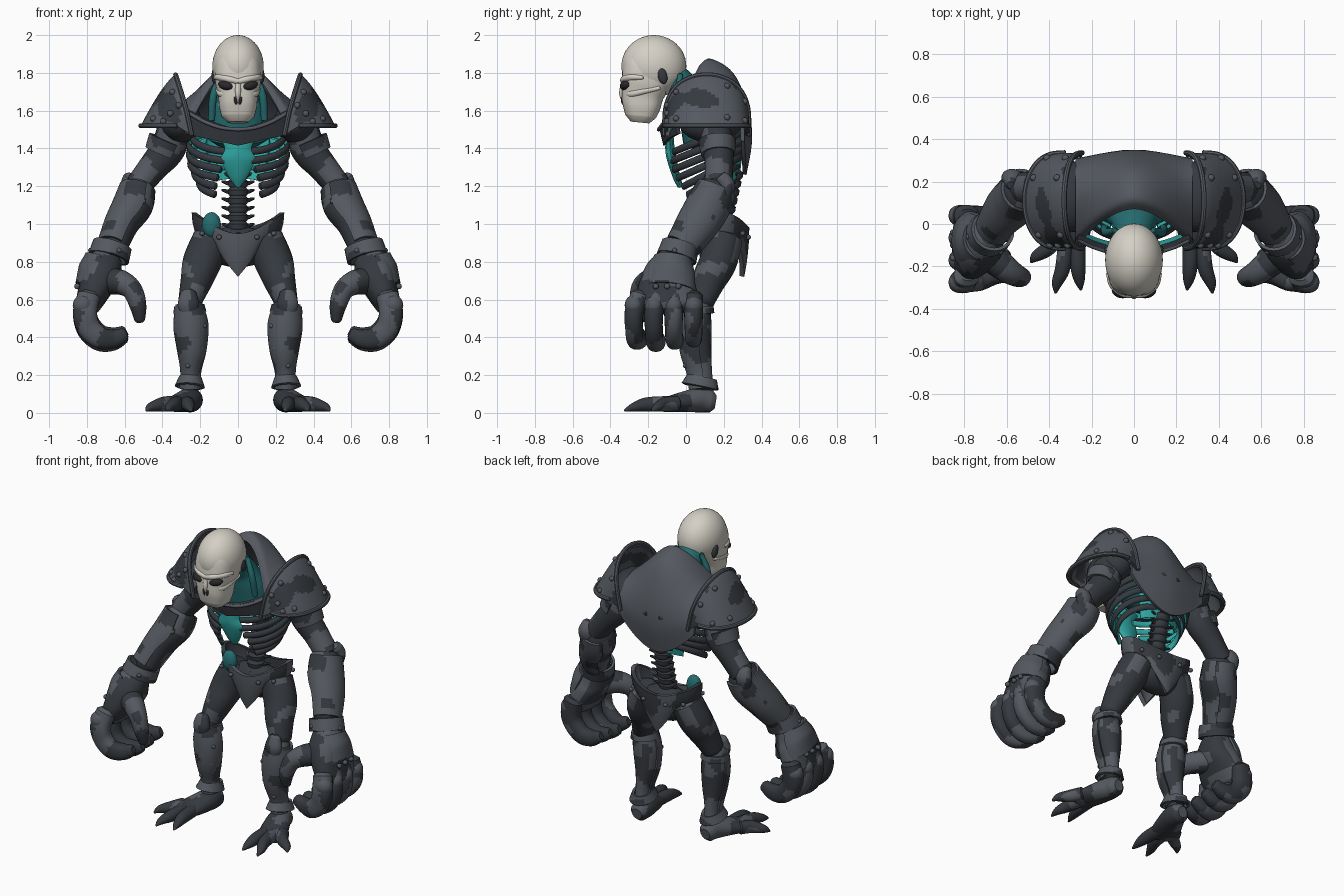
import bpy, bmesh
from math import sin, cos, pi, radians, copysign
from mathutils import Vector, Matrix, Euler, noise

if "Cube" in bpy.data.objects:
    bpy.data.objects.remove(bpy.data.objects["Cube"])
made = []


def material(name, r, g, b):
    m = bpy.data.materials.new(name)
    m.use_nodes = True
    m.diffuse_color = (r, g, b, 1)
    m.node_tree.nodes["Principled BSDF"].inputs["Base Color"].default_value = (r, g, b, 1)
    return m


STEEL = material("steel grey", .09, .1, .117)
DARK = material("dark steel", .036, .041, .049)
TEAL = material("bright teal", .03, .4, .38)
DEEP = material("deep teal", .018, .15, .16)
BONE = material("bone", .66, .63, .56)
SOCKET = material("socket black", .022, .022, .026)
ARMOUR, SHADED = (STEEL, DARK), (DARK, STEEL)
X, Y, Z = Vector((1, 0, 0)), Vector((0, 1, 0)), Vector((0, 0, 1))


# ---- helpers ----
def mottle(face):
    return int(noise.noise(face.calc_center_median() * 7) > .15)


def plain(face):
    return 0


def build(name, bm, mats, rule=plain, mirror=True, thick=0, lined=False):
    bmesh.ops.recalc_face_normals(bm, faces=bm.faces)
    if thick:  # open sheets must face away from their own middle
        mid = sum((v.co for v in bm.verts), Vector()) / len(bm.verts)
        if sum(f.normal.dot(f.calc_center_median() - mid) * f.calc_area() for f in bm.faces) < 0:
            bmesh.ops.reverse_faces(bm, faces=bm.faces)
    for f in bm.faces:
        f.material_index = rule(f)
    mesh = bpy.data.meshes.new(name)
    bm.to_mesh(mesh)
    bm.free()
    for m in mats:
        mesh.materials.append(m)
    ob = bpy.data.objects.new(name, mesh)
    bpy.context.collection.objects.link(ob)
    if thick:
        mod = ob.modifiers.new("thickness", 'SOLIDIFY')
        mod.thickness = thick
        mod.material_offset = int(lined)
        ob.modifiers.new("crisp rim", 'EDGE_SPLIT')
    if mirror:
        ob.modifiers.new("other side", 'MIRROR').use_mirror_merge = False
    made.append(ob)


def spline(pts, n=6):
    p, out = [pts[0], *pts, pts[-1]], []
    for i in range(len(pts) - 1):
        for t in [k / n for k in range(n)]:
            out.append(tuple(b + t / 2 * (c - a + t * (2*a - 5*b + 4*c - d + t * (3*b - a - 3*c + d)))
                             for a, b, c, d in zip(*p[i:i + 4])))
    return out + [pts[-1]]


def skin(bm, rows, closed):
    vs = [[bm.verts.new(p) for p in row] for row in rows]
    for r, s in zip(vs, vs[1:]):
        for i in range(len(r) - (not closed)):
            j = (i + 1) % len(r)
            bm.faces.new((r[i], r[j], s[j], s[i]))
    return vs


def frames(stations, ref):
    pts, out = spline(stations), []
    for i, p in enumerate(pts):
        t = (Vector(pts[min(i + 1, len(pts) - 1)][:3]) - Vector(pts[max(i - 1, 0)][:3])).normalized()
        u = ref.cross(t).normalized()
        out.append((Vector(p[:3]), t, u, t.cross(u), p[3], p[-1]))
    return out


def bend(s, power):
    return copysign(abs(s) ** power, s)


def limb(name, stations, mats, ref=Y, rule=mottle, mirror=True, sides=24, bm=None, square=1):
    """Rounded tube through (x, y, z, width, depth) stations; square below 1 makes it boxier."""
    fs = frames(stations, ref)
    for end, way in ((0, -1), (-1, 1)):
        c, t, u, v, a, b = fs[end]
        cap = (c + t * way * min(a, b) * .4, t, u, v, a * .6, b * .6)
        fs = [cap] + fs if way < 0 else fs + [cap]
    mesh = bm or bmesh.new()
    angles = [k * 2 * pi / sides for k in range(sides)]
    vs = skin(mesh, [[c + u * a * bend(cos(g), square) + v * b * bend(sin(g), square) for g in angles]
                     for c, t, u, v, a, b in fs], True)
    mesh.faces.new(vs[0])
    mesh.faces.new(vs[-1])
    if bm is None:
        build(name, mesh, mats, rule, mirror)


def guard(name, stations, start, stop, thick=.015):
    """Plate wrapped part of the way around a limb."""
    bm, n = bmesh.new(), 24
    angles = [radians(start + (stop - start) * k / n) for k in range(n + 1)]
    skin(bm, [[c + u * a * cos(g) + v * b * sin(g) for g in angles]
              for c, t, u, v, a, b in frames(stations, Y)], False)
    build(name, bm, ARMOUR, mottle, True, thick)


def sheet(name, fn, mats, nu=32, nv=20, mirror=False, thick=.015, rule=plain, lined=False):
    bm = bmesh.new()
    skin(bm, [[fn(i / nu, j / nv) for i in range(nu + 1)] for j in range(nv + 1)], False)
    bmesh.ops.remove_doubles(bm, verts=bm.verts, dist=.0005)
    build(name, bm, mats, rule, mirror, thick, lined)


def balls(name, mats, centres, radii, turn=(0, 0, 0), mirror=True, detail=3):
    bm = bmesh.new()
    for c in centres:
        m = Matrix.LocRotScale(Vector(c), Euler([radians(a) for a in turn]), Vector(radii))
        bmesh.ops.create_icosphere(bm, subdivisions=detail, radius=1, matrix=m)
    build(name, bm, mats, plain, mirror)


def studs(name, centres, r=.014):
    balls(name, (STEEL,), centres, (r, r, r), detail=2)


# ---- skull ----
balls("cranium", (BONE,), [(0, -.17, 1.835)], (.136, .172, .165), mirror=False, detail=4)
limb("face_and_jaw", [(0, -.24, 1.57, .088, .082), (0, -.235, 1.62, .1, .1), (0, -.23, 1.68, .106, .112),
                      (0, -.215, 1.75, .122, .128), (0, -.195, 1.83, .122, .138), (0, -.18, 1.9, .1, .13)],
     (BONE,), rule=plain, mirror=False, sides=32, square=.75)
limb("brow_ridge", [(0, -.331, 1.755, .016), (.05, -.327, 1.767, .018), (.1, -.287, 1.777, .018), (.122, -.23, 1.775, .01)],
     (BONE,), Z, plain)
limb("cheekbone", [(.05, -.318, 1.688, .014), (.085, -.285, 1.69, .02), (.1, -.22, 1.705, .018), (.108, -.14, 1.72, .01)],
     (BONE,), Z, plain)
limb("nose_bridge", [(0, -.33, 1.74, .016), (0, -.34, 1.69, .014), (0, -.334, 1.65, .005)], (BONE,), rule=plain, mirror=False)
balls("eye_socket", (SOCKET,), [(.066, -.322, 1.734)], (.042, .026, .024), (0, -14, 22))
balls("nostril", (SOCKET,), [(.013, -.334, 1.655)], (.009, .01, .024), (0, 12, 0))
balls("ear_hollow", (DARK,), [(.124, -.125, 1.785)], (.016, .025, .045), (15, 0, 0))
# ---- neck ----
limb("neck", [(0, .1, 1.46, .17, .12), (0, .06, 1.58, .15, .1), (0, .02, 1.68, .11, .085), (0, -.06, 1.77, .08, .08)],
     (DEEP,), mirror=False, rule=plain)
for i, x in enumerate((.03, .065, .1)):
    limb(f"neck_cord_{i}", [(x * 1.4, .08 - x, 1.55, .018), (x * 1.3, .06 - x, 1.68, .02), (x * .9, -.03, 1.79, .014)],
         (TEAL if i == 1 else DEEP,), rule=plain)

# ---- back shell and collar ----
MIDDLE = spline([(.07, 1.84), (.13, 1.875), (.25, 1.8), (.325, 1.63), (.35, 1.45), (.32, 1.26)])
EDGE = spline([(-.11, 1.47), (-.06, 1.58), (.1, 1.66), (.23, 1.63), (.3, 1.54), (.31, 1.44)])


def shell(u, v):
    u, k = 2 * u - 1, round(v * (len(MIDDLE) - 1))
    t = abs(u) ** 1.8
    y, z = [a + (b - a) * t for a, b in zip(MIDDLE[k], EDGE[k])]
    return (.275 * u, y, z)


def collar(u, v):
    u = 2 * u - 1
    top, low = 1.5 + .1 * abs(u) ** 1.5, 1.415 + .06 * abs(u)
    return (.27 * u, -.14 + .07 * u * u + .02 * v, top + (low - top) * v)


sheet("back_shell", shell, (STEEL, TEAL, STEEL, DARK), nv=len(MIDDLE) - 1, thick=.02, lined=True,
      rule=lambda f: 2 * (f.calc_center_median().z > 1.53))
sheet("front_collar", collar, (DARK, TEAL), nv=6, thick=.025, lined=True)
limb("collar_trim", [(x, -.145 + x * x, 1.5 + x * x * 1.3, .01) for x in (0, .09, .18, .26)], (STEEL,), rule=plain)


# ---- shoulder armour ----
def dome(a, t):
    c = max(cos(a), 0)
    fx, fz = .245 + .08 * t, 1.47 + .05 * t
    x, z = .33 + .185 * t ** .9, 1.79 - .27 * t ** 1.2
    return Vector((fx + (x - fx) * c ** .75, .11 + .225 * sin(a), fz + (z - fz) * c ** .6))


sheet("shoulder_plate", lambda u, v: dome(pi * (u - .5), v), ARMOUR, mirror=True, thick=.02, rule=mottle)
for label, t, ref in (("inner", 0, X), ("lower", 1, Z)):
    limb(f"shoulder_{label}_rim", [(*dome(k * pi / 16, t), .013) for k in range(-8, 9)], (STEEL,), ref, plain, sides=8)
studs("shoulder_studs", [dome(a, t) for a in (-1.2, -.8, .5, 1.1) for t in (.2, .85)] + [dome(-1.2, .55)], .017)

# ---- ribs, breastbone and spine ----
bm = bmesh.new()
for i, (w, d) in enumerate(((.245, .2), (.26, .21), (.262, .205), (.255, .19), (.235, .165), (.21, .145))):
    z, stop = 1.465 - .048 * i, -80 + 5 * i
    angles = [radians(80 + (stop - 80) * k / 7) for k in range(8)]
    limb("rib", [(w * cos(a), .13 + d * sin(a), z + .085 * sin(a), .014, .02) for a in angles],
         (), Z, sides=12, bm=bm)


def inside(face):
    c = face.calc_center_median()
    return int(face.normal.dot(Vector((c.x, c.y - .13, 0)).normalized()) < -.2)


def lining(u, v):
    a, z = radians(40 + 100 * u), 1.52 - .3 * v
    s = .9 - .2 * v * v
    return (.25 * s * cos(a), .13 + .2 * s * sin(a), z + .05 * sin(a) - .03)


build("ribs", bm, (DARK, TEAL), inside)
sheet("cage_lining", lining, (TEAL,), nu=16, nv=8, thick=.008)
limb("breastbone", [(0, -.085, 1.46, .1, .02), (0, -.085, 1.4, .07, .025), (0, -.075, 1.34, .09, .025),
                    (0, -.05, 1.25, .05, .02), (0, -.03, 1.2, .015, .015)], (TEAL,), rule=plain, mirror=False, sides=8)
limb("inner_spine", [(0, .26, 1.5, .04), (0, .25, 1.3, .04), (0, .22, 1.15, .03)], (TEAL,), rule=plain, mirror=False)
for i in range(8):
    z, y = .93 + .045 * i, .18 + .01 * i
    limb(f"vertebra_{i}", [(0, y, z, .05), (0, y, z + .024, .054)], (DARK,), rule=plain, mirror=False)
    limb(f"vertebra_spur_{i}", [(.03, y, z + .01, .016), (.085, y + .02, z + .025, .006)], (DARK,), rule=plain, sides=8)


# ---- pelvis ----
def girdle(u, v):
    a = 2 * pi * u
    x, front = cos(a), max(0, -sin(a))
    top = .98 + .08 * x * x - .03 * front ** 6
    low = .89 - .17 * max(0, 1 - abs(x) / .6) ** .8
    s = 1 - .2 * v * v
    return (.245 * x * s, .2 + .135 * sin(a) * s, top + (low - top) * v)


sheet("hip_girdle", girdle, ARMOUR, nu=60, nv=10, thick=.025, rule=mottle)
balls("pelvis_core", (DARK,), [(0, .2, .88)], (.18, .1, .11), mirror=False)
balls("hip_pad", (DEEP,), [(-.14, .115, .995)], (.05, .035, .068), mirror=False)
studs("hip_studs", [(.19, .1, .95), (.1, .068, .93), (.19, .3, .95), (.08, .33, .93)])

# ---- legs ----
limb("thigh", [(.14, .2, .92, .1, .1), (.19, .17, .8, .102, .1), (.22, .12, .7, .085, .09), (.255, .08, .59, .062, .07)], SHADED)
SHIN = [(.26, .055, .58, .06, .072), (.25, .052, .47, .083, .083), (.245, .055, .34, .07, .08), (.25, .075, .22, .046, .063),
        (.252, .085, .13, .048, .06)]
limb("shin", SHIN, ARMOUR)
guard("shin_guard", [(x, y, z, a + .01, b + .01) for x, y, z, a, b in SHIN], 170, 370)
limb("knee_cap", [(.262, .01, .64, .04, .03), (.262, -.005, .58, .056, .036), (.258, 0, .53, .045, .03)], ARMOUR)
guard("knee_band", [(.258, .06, .57, .08, .085), (.255, .06, .53, .088, .09)], 0, 360)
guard("ankle_band", [(.252, .085, .19, .06, .08), (.255, .075, .14, .08, .1)], 0, 360)
studs("shin_studs", [(.325, .02, .48), (.305, .01, .37), (.18, .0, .46), (.195, 0, .34), (.265, -.003, .25)])
limb("foot", [(.25, .135, .06, .055, .058), (.255, .07, .068, .07, .065), (.29, -.03, .055, .085, .052),
              (.33, -.12, .04, .09, .035)], SHADED, Z)
for i, (x, y) in enumerate(((.25, -.31), (.37, -.325), (.485, -.18))):
    limb(f"toe_{i}", [(.27 + .045 * i, -.05, .05, .04, .04), (.12 + x * .58, y * .62, .045, .036, .038),
                      (.04 + x * .87, y * .85, .03, .026, .024), (x, y, .012, .006, .006)], SHADED, Z)

# ---- arms ----
balls("shoulder_joint", (DARK,), [(.3, .13, 1.54)], (.11, .17, .11))
limb("upper_arm", [(.33, .15, 1.53, .09, .085), (.37, .17, 1.4, .092, .083), (.45, .175, 1.3, .078, .075),
                   (.53, .17, 1.2, .07, .075)], SHADED)
guard("upper_arm_band", [(.37, .165, 1.44, .108, .1), (.4, .17, 1.37, .098, .09)], 90, 300)
FORE = [(.525, .16, 1.19, .09, .095), (.55, .12, 1.1, .1, .105), (.61, .06, 1, .085, .1), (.66, -.02, .88, .075, .08)]
limb("forearm", FORE, SHADED)
guard("forearm_guard", [(x, y, z, a + .014, b + .014) for x, y, z, a, b in FORE], 40, 290)
limb("elbow_plate", [(.58, .19, 1.25, .03, .035), (.575, .22, 1.2, .05, .04), (.575, .2, 1.12, .04, .03)], ARMOUR)
guard("wrist_cuff", [(.665, -.03, .89, .105, .1), (.685, -.05, .82, .11, .108)], 0, 360)
studs("forearm_studs", [(.62, .06, 1.13), (.5, .03, 1.12), (.65, -.02, 1.03), (.68, .08, 1.0), (.78, -.06, .86), (.63, -.13, .86)])

# ---- hands ----
limb("palm", [(.69, -.06, .82, .08, .08), (.725, -.09, .74, .105, .13), (.765, -.1, .64, .085, .16), (.8, -.1, .56, .065, .16)],
     ARMOUR, square=.85)
guard("hand_plate", [(.71, -.07, .82, .1, .1), (.735, -.08, .74, .115, .13), (.78, -.09, .65, .09, .14)], 100, 260)
studs("hand_studs", [(.852, y, .67) for y in (-.16, -.1, -.04)], .016)
for i in range(4):
    y, lift = .04 - .095 * i, .012 * abs(i - 2)
    limb(f"finger_{i}", [(.79, y, .62, .06, .05), (.81, y - .01 * i, .53, .064, .05), (.79, y - .01 * i, .44 + lift, .062, .047),
                         (.73, y - .008 * i, .385 + lift, .058, .046), (.66, y, .38 + lift, .05, .042),
                         (.6, y, .405 + lift, .034, .03)], SHADED, square=.85)
    balls(f"knuckle_{i}", (STEEL,), [(.82, y - .01 * i, .57)], (.055, .05, .055))
limb("thumb", [(.7, -.13, .7, .075), (.62, -.2, .69, .066), (.56, -.24, .65, .054), (.53, -.25, .57, .045),
               (.52, -.24, .49, .028)], ARMOUR)

# ---- smooth shading ----
bpy.ops.object.select_all(action='DESELECT')
for ob in made:
    ob.select_set(True)
bpy.context.view_layer.objects.active = made[0]
bpy.ops.object.shade_smooth_by_angle(angle=radians(40))
